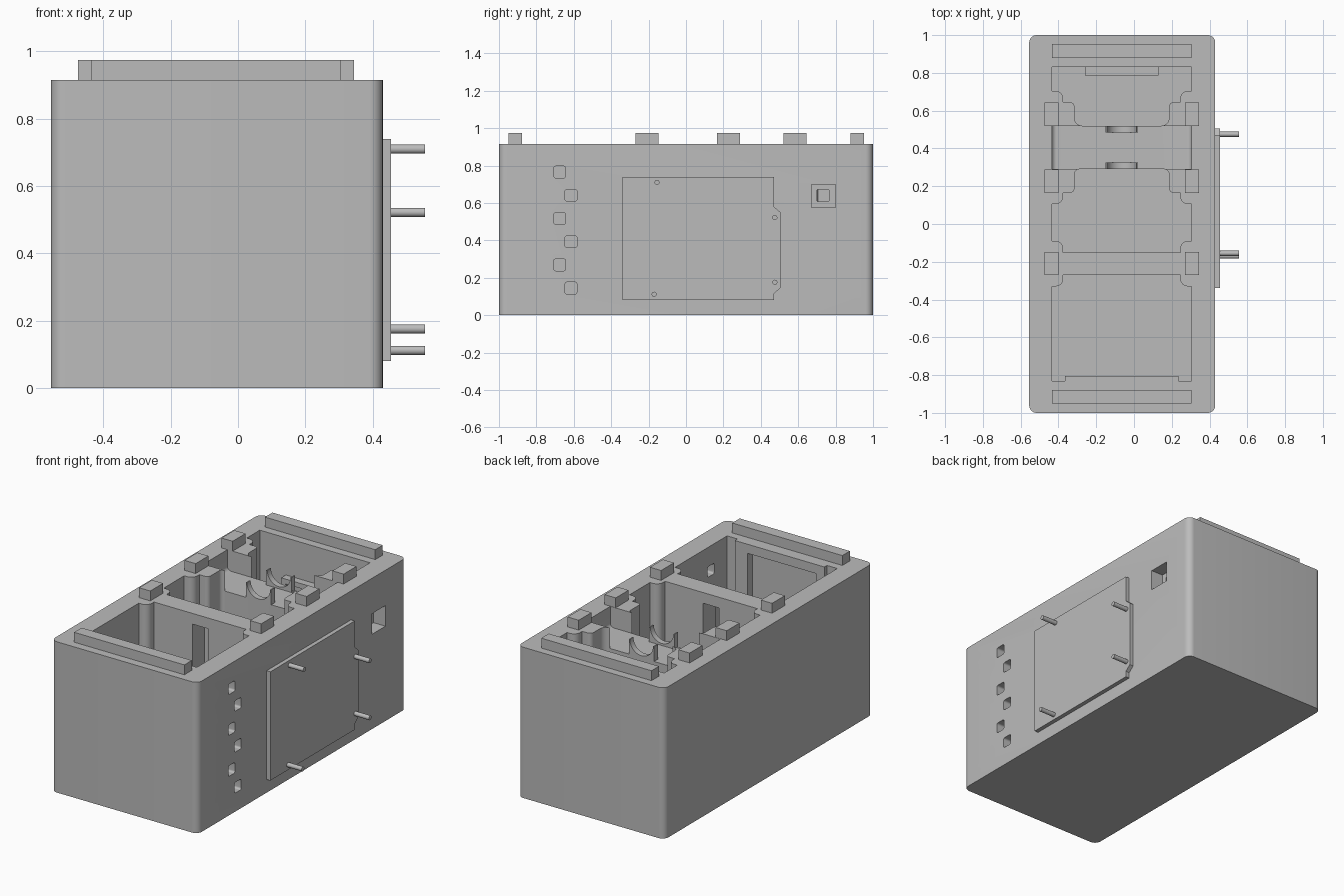
import bpy, bmesh, math
from mathutils import Vector

if "Cube" in bpy.data.objects:
    bpy.data.objects.remove(bpy.data.objects["Cube"])

CX = -0.065          # centre line of the cavities
TOP = 0.915
FLOOR = 0.06

grey = bpy.data.materials.new("plain_grey")
grey.diffuse_color = (0.5, 0.5, 0.5, 1)
grey.use_nodes = True
grey.node_tree.nodes["Principled BSDF"].inputs["Base Color"].default_value = grey.diffuse_color


def prism(name, pts, lo, hi, axis="z"):
    """Extrude a 2D outline between lo and hi along an axis."""
    place = {"z": lambda a, b, h: (a, b, h),
             "x": lambda a, b, h: (h, a, b),
             "y": lambda a, b, h: (a, h, b)}[axis]
    bm = bmesh.new()
    face = bm.faces.new([bm.verts.new(place(a, b, lo)) for a, b in pts])
    ext = bmesh.ops.extrude_face_region(bm, geom=[face])
    offset = Vector(place(0, 0, hi - lo))
    bmesh.ops.translate(bm, vec=offset,
                        verts=[v for v in ext["geom"] if isinstance(v, bmesh.types.BMVert)])
    bmesh.ops.recalc_face_normals(bm, faces=bm.faces)
    mesh = bpy.data.meshes.new(name)
    bm.to_mesh(mesh)
    bm.free()
    mesh.materials.append(grey)
    ob = bpy.data.objects.new(name, mesh)
    bpy.context.collection.objects.link(ob)
    return ob


def arc(cx, cy, r, a0, a1, n=8):
    return [(cx + r * math.cos(math.radians(a0 + (a1 - a0) * i / n)),
             cy + r * math.sin(math.radians(a0 + (a1 - a0) * i / n))) for i in range(n + 1)]


def rect(x0, x1, y0, y1, r=0):
    if not r:
        return [(x0, y0), (x1, y0), (x1, y1), (x0, y1)]
    return (arc(x0 + r, y0 + r, r, 180, 270) + arc(x1 - r, y0 + r, r, 270, 360)
            + arc(x1 - r, y1 - r, r, 0, 90) + arc(x0 + r, y1 - r, r, 90, 180))


def box(name, x0, x1, y0, y1, z0, z1):
    return prism(name, rect(x0, x1, y0, y1), z0, z1)


def mirrored(half):
    """Close a right-hand half outline by mirroring it on the centre line."""
    return [(CX + u, y) for u, y in half] + [(CX - u, y) for u, y in reversed(half)]


def smooth(ob):
    bpy.ops.object.select_all(action="DESELECT")
    ob.select_set(True)
    bpy.context.view_layer.objects.active = ob
    bpy.ops.object.shade_smooth_by_angle(angle=math.radians(30))


def cut(ob, cutter):
    mod = ob.modifiers.new("cut", "BOOLEAN")
    mod.operation, mod.solver, mod.object = "DIFFERENCE", "EXACT", cutter
    bpy.context.view_layer.objects.active = ob
    bpy.ops.object.modifier_apply(modifier=mod.name)
    bpy.data.objects.remove(cutter)


# Main housing
body = prism("housing", rect(-0.555, 0.43, -1, 1, 0.04), 0, TOP)

# Three compartments with rounded corner pillars
front_half = ([(0.30, -0.805), (0.30, -0.83), (0.37, -0.83), (0.37, -0.33)]
              + arc(0.35, -0.29, 0.04, 270, 180) + [(0.31, -0.27)])
middle_half = ([(0.31, -0.15)] + arc(0.35, -0.13, 0.04, 180, 90)
               + [(0.37, -0.09), (0.37, 0.105)]
               + arc(0.35, 0.145, 0.04, 270, 180) + [(0.31, 0.165)]
               + arc(0.275, 0.19, 0.025, 270, 180) + arc(0.225, 0.265, 0.025, 0, 90))
back_half = (arc(0.21, 0.56, 0.04, 270, 360) + arc(0.275, 0.62, 0.025, 180, 90)
             + [(0.31, 0.645)] + arc(0.35, 0.665, 0.04, 180, 90)
             + [(0.37, 0.705), (0.37, 0.83)])
for half in (front_half, middle_half, back_half):
    cut(body, prism("compartment_cutter", mirrored(half), FLOOR, 1.1))

# Lowered shelf with filleted sides between the middle and back compartments
shelf = (arc(CX - 0.345, 0.815, 0.025, 180, 270) + arc(CX + 0.345, 0.815, 0.025, 270, 360)
         + [(CX + 0.37, 1.1), (CX - 0.37, 1.1)])
cut(body, prism("shelf_cutter", shelf, 0.29, 0.52, "y"))

# Passage in the divider and recess in the front wall
cut(body, box("passage_cutter", -0.115, -0.01, -0.35, -0.10, 0.20, 0.85))
cut(body, box("recess_cutter", -0.31, 0.15, -0.85, -0.70, 0.12, 0.86))

# Staggered row of side holes
for i in range(6):
    y, z = (-0.615, -0.675)[i % 2], 0.145 + i * 0.124
    cut(body, prism("hole_cutter", rect(y - 0.032, y + 0.032, z - 0.032, z + 0.032, 0.012),
                    0.2, 0.6, "x"))

# Stepped square socket
cut(body, box("socket_cutter", 0.35, 0.6, 0.67, 0.80, 0.575, 0.70))
cut(body, prism("socket_hole_cutter", rect(0.70, 0.765, 0.607, 0.672, 0.008), 0.2, 0.6, "x"))
smooth(body)

# Two cradle saddles on the shelf
saddle = ([(-0.15, 0.78), (0.02, 0.78), (0.02, 0.88)]
          + arc(CX, 0.88, 0.078, 360, 180, 16) + [(-0.15, 0.88)])
for name, y0, y1 in (("front_saddle", 0.29, 0.325), ("back_saddle", 0.485, 0.52)):
    smooth(prism(name, saddle, y0, y1, "y"))

# Framed holder on the back compartment wall
holder = box("back_holder", -0.26, 0.13, 0.785, 0.835, FLOOR - 0.01, 0.69)
cut(holder, box("holder_cutter", -0.23, 0.10, 0.7, 0.82, 0.1, 0.66))

# Locating tabs and end rails on the rim
for side, x0 in (("left", -0.475), ("right", 0.27)):
    for i, y0 in enumerate((-0.27, 0.165, 0.52)):
        box(f"{side}_tab_{i + 1}", x0, x0 + 0.075, y0, y0 + 0.123, TOP, 0.975)
for name, y0 in (("front_rail", -0.95), ("back_rail", 0.88)):
    box(name, CX - 0.37, CX + 0.37, y0, y0 + 0.072, TOP, 0.975)

# Side board with its four pins
board = [(-0.34, 0.08), (0.47, 0.08), (0.47, 0.115), (0.505, 0.145),
         (0.505, 0.55), (0.47, 0.58), (0.47, 0.74), (-0.34, 0.74)]
prism("side_board", board, 0.43, 0.455, "x")
for i, (y, z) in enumerate(((-0.155, 0.71), (0.475, 0.522), (0.475, 0.176), (-0.17, 0.112))):
    smooth(prism(f"board_pin_{i + 1}", arc(y, z, 0.0135, 0, 345, 23), 0.455, 0.555, "x"))
